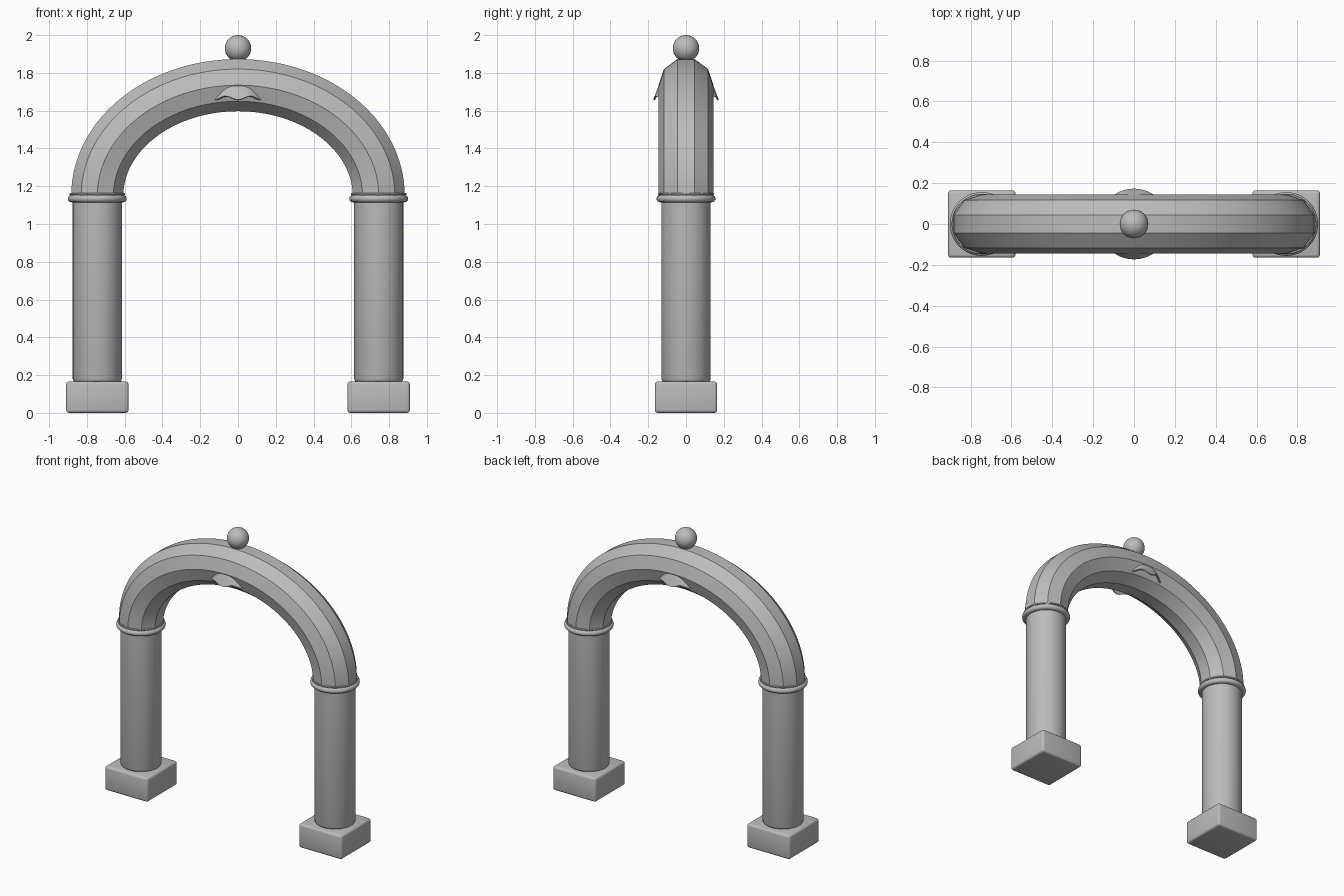
import bpy, bmesh, math
from math import sin, cos, pi

if "Cube" in bpy.data.objects:
    bpy.data.objects.remove(bpy.data.objects["Cube"])

stone = bpy.data.materials.new("grey stone")
stone.diffuse_color = (0.5, 0.5, 0.5, 1)
stone.use_nodes = True
stone.node_tree.nodes["Principled BSDF"].inputs["Base Color"].default_value = stone.diffuse_color

LEG_X = 0.745      # centre line of each column
SPRING_Z = 1.15    # height where the arch starts


def finish(bm, name, angle=30):
    """Turn a bmesh into a named, shaded object."""
    bmesh.ops.recalc_face_normals(bm, faces=bm.faces)
    mesh = bpy.data.meshes.new(name)
    bm.to_mesh(mesh)
    bm.free()
    mesh.materials.append(stone)
    obj = bpy.data.objects.new(name, mesh)
    bpy.context.collection.objects.link(obj)
    bpy.ops.object.select_all(action='DESELECT')
    obj.select_set(True)
    bpy.context.view_layer.objects.active = obj
    bpy.ops.object.shade_smooth_by_angle(angle=math.radians(angle))
    return obj


def skin(rings, close=False, caps=True):
    """Bridge rings of points with quads."""
    bm = bmesh.new()
    rows = [[bm.verts.new(p) for p in ring] for ring in rings]
    n = len(rows[0])
    pairs = list(zip(rows, rows[1:])) + ([(rows[-1], rows[0])] if close else [])
    for a, b in pairs:
        for i in range(n):
            j = (i + 1) % n
            bm.faces.new((a[i], a[j], b[j], b[i]))
    if caps and not close:
        bm.faces.new(rows[0])
        bm.faces.new(rows[-1])
    return bm


def lathe(name, profile, x, sides=48):
    rings = [[(x + r * cos(2 * pi * i / sides), r * sin(2 * pi * i / sides), z)
              for i in range(sides)] for r, z in profile]
    return finish(skin(rings), name)


for side, sx in (("left", -1), ("right", 1)):
    x = sx * LEG_X
    # square plinth with rounded edges
    bm = bmesh.new()
    bmesh.ops.create_cube(bm, size=1)
    for v in bm.verts:
        v.co = (x + v.co.x * 0.33, v.co.y * 0.33, 0.083 + v.co.z * 0.166)
    bmesh.ops.bevel(bm, geom=bm.edges[:], offset=0.015, segments=3,
                    profile=0.5, affect='EDGES')
    finish(bm, side + "_plinth")
    # round shaft
    lathe(side + "_column", [(0.12, 0.162), (0.127, 0.171), (0.13, 0.18),
                             (0.13, 1.13)], x)
    # rounded collar with a smaller fillet on top
    bulge = [(0.137 + 0.019 * cos(a * pi / 8), 1.134 + 0.019 * sin(a * pi / 8))
             for a in range(-4, 5)]
    lathe(side + "_collar", [(0.12, 1.115)] + bulge +
          [(0.146, 1.154), (0.148, 1.159), (0.145, 1.163), (0.12, 1.163)], x)

# ten-sided tube swept along a half ellipse
A, B, R, STEPS = LEG_X, 0.585, 0.145, 64
rings = []
for s in range(STEPS + 1):
    t = pi * s / STEPS
    nx, nz = cos(t) / A, sin(t) / B
    length = math.hypot(nx, nz)
    nx, nz = nx / length, nz / length
    ring = []
    for k in range(10):
        a = 2 * pi * (k + 0.5) / 10
        out, y = R * cos(a), R * sin(a)
        ring.append((A * cos(t) + nx * out, y, SPRING_Z + B * sin(t) + nz * out))
    rings.append(ring)
finish(skin(rings), "arch")

# flared ornament with a wavy hem, showing on both faces of the crown
SIDES = 64
def flare(r, z, wave):
    return [(r * cos(2 * pi * i / SIDES), r * sin(2 * pi * i / SIDES),
             z - wave * cos(8 * (2 * pi * i / SIDES + pi / 2)))
            for i in range(SIDES)]
finish(skin([flare(0.13, 1.76, 0), flare(0.150, 1.722, 0.003),
             flare(0.163, 1.69, 0.006), flare(0.173, 1.668, 0.010),
             flare(0.165, 1.664, 0.010), flare(0.145, 1.70, 0.006),
             flare(0.12, 1.75, 0)], close=True), "crown_ornament")

# ball finial
bm = bmesh.new()
bmesh.ops.create_uvsphere(bm, u_segments=32, v_segments=16, radius=0.07)
bmesh.ops.translate(bm, verts=bm.verts, vec=(0, 0, 1.93))
finish(bm, "ball_finial")
